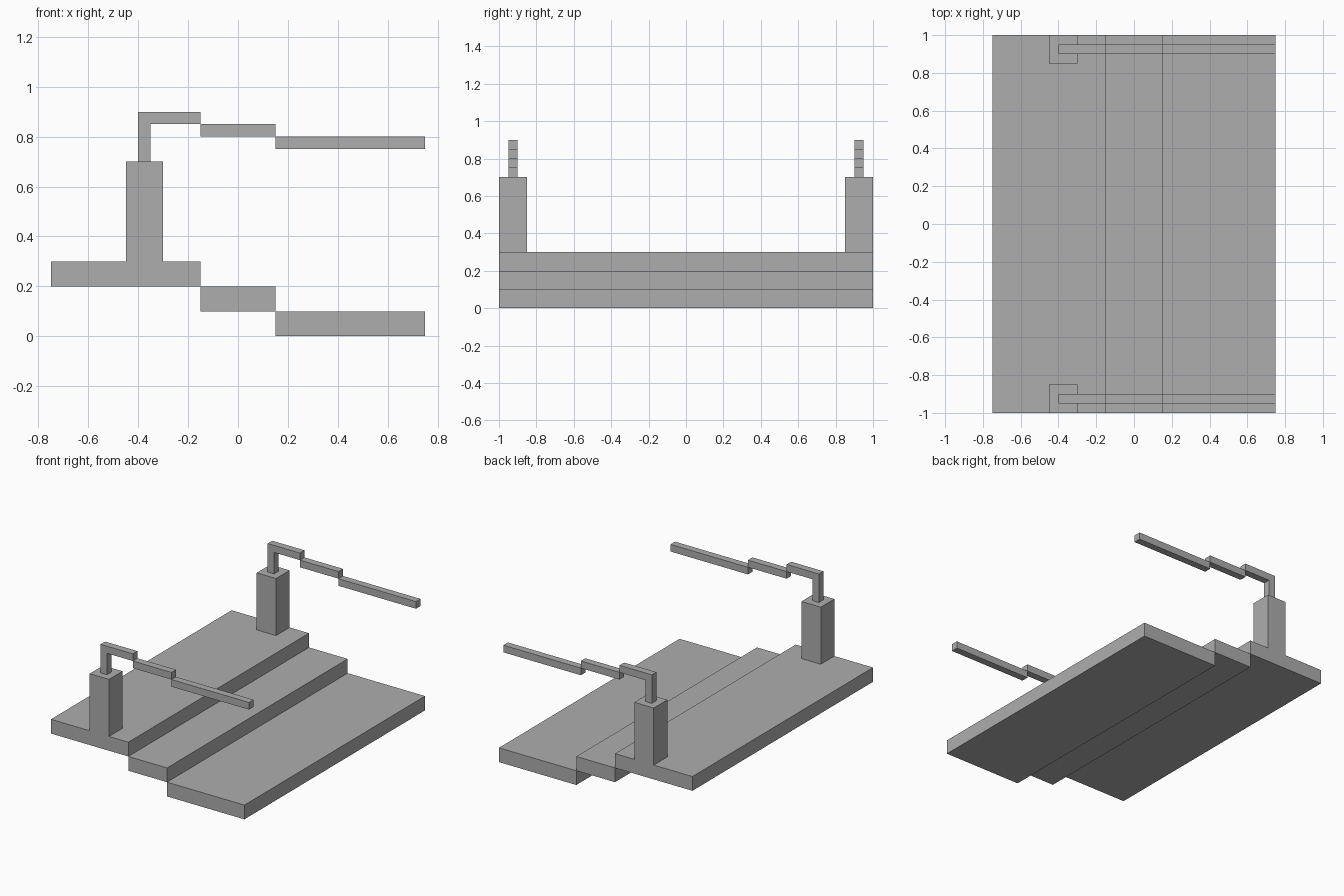
import bpy
import bmesh

cube = bpy.data.objects.get("Cube")
if cube:
    bpy.data.objects.remove(cube, do_unlink=True)

GREY = (0.42, 0.42, 0.42, 1.0)
grey = bpy.data.materials.new("plain grey")
grey.use_nodes = True
grey.diffuse_color = GREY
grey.node_tree.nodes["Principled BSDF"].inputs["Base Color"].default_value = GREY


def extrude_profile(name, profile, y0, y1):
    """Extrude an x-z outline from y0 to y1."""
    bm = bmesh.new()
    face = bm.faces.new([bm.verts.new((x, y0, z)) for x, z in profile])
    result = bmesh.ops.extrude_face_region(bm, geom=[face])
    moved = [v for v in result["geom"] if isinstance(v, bmesh.types.BMVert)]
    bmesh.ops.translate(bm, verts=moved, vec=(0, y1 - y0, 0))
    bmesh.ops.recalc_face_normals(bm, faces=bm.faces)
    mesh = bpy.data.meshes.new(name)
    bm.to_mesh(mesh)
    bm.free()
    mesh.materials.append(grey)
    obj = bpy.data.objects.new(name, mesh)
    bpy.context.collection.objects.link(obj)
    return obj


def box(name, x0, x1, z0, z1, y0, y1):
    return extrude_profile(name, [(x0, z0), (x1, z0), (x1, z1), (x0, z1)], y0, y1)


# Three full-width steps going down towards +x
box("upper_step", -0.75, -0.15, 0.2, 0.3, -1, 1)
box("middle_step", -0.15, 0.15, 0.1, 0.2, -1, 1)
box("lower_step", 0.15, 0.75, 0.0, 0.1, -1, 1)

# Bent bracket rising from the post into the top length of handrail
bracket = [(-0.4, 0.7), (-0.35, 0.7), (-0.35, 0.85),
           (-0.15, 0.85), (-0.15, 0.9), (-0.4, 0.9)]

# Post and stepped handrail at each end
for side, s in (("front", -1), ("back", 1)):
    box(side + "_post", -0.45, -0.3, 0.3, 0.7, s * 0.85, s)
    rail = (s * 0.9, s * 0.95)
    extrude_profile(side + "_rail_bracket", bracket, *rail)
    box(side + "_middle_rail", -0.15, 0.15, 0.8, 0.85, *rail)
    box(side + "_lower_rail", 0.15, 0.75, 0.75, 0.8, *rail)
